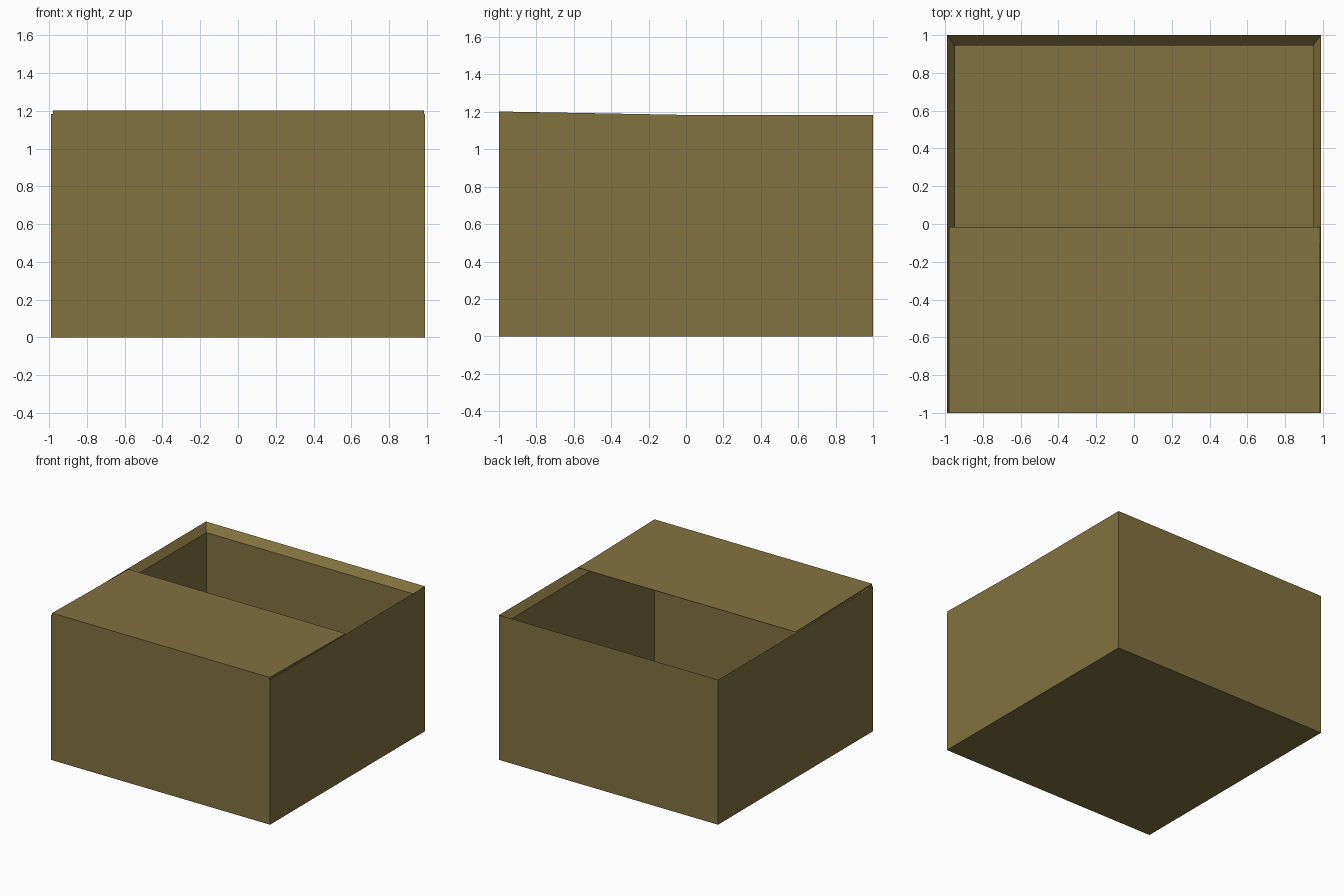
import bpy, bmesh

if "Cube" in bpy.data.objects:
    bpy.data.objects.remove(bpy.data.objects["Cube"])

mat = bpy.data.materials.new("cardboard")
mat.diffuse_color = (0.22, 0.17, 0.05, 1)
mat.use_nodes = True
mat.node_tree.nodes["Principled BSDF"].inputs["Base Color"].default_value = mat.diffuse_color


def make_object(name, bm):
    bmesh.ops.recalc_face_normals(bm, faces=bm.faces[:])
    mesh = bpy.data.meshes.new(name)
    bm.to_mesh(mesh)
    bm.free()
    mesh.materials.append(mat)
    obj = bpy.data.objects.new(name, mesh)
    bpy.context.collection.objects.link(obj)
    return obj


def ring(bm, hx, hy, z):
    return [bm.verts.new((sx * hx, sy * hy, z))
            for sx, sy in ((-1, -1), (1, -1), (1, 1), (-1, 1))]


# Open box: outer walls, chamfered inner rim, inner walls, inner floor
bm = bmesh.new()
levels = [(0.99, 1.0, 0.0), (0.99, 1.0, 1.183),
          (0.948, 0.945, 1.125), (0.948, 0.945, 0.055)]
rings = [ring(bm, *lv) for lv in levels]
for a, b in zip(rings, rings[1:]):
    for i in range(4):
        j = (i + 1) % 4
        bm.faces.new((a[i], a[j], b[j], b[i]))
bm.faces.new(rings[0][::-1])
bm.faces.new(rings[-1])
make_object("box_body", bm)

# Closed front flap: a shallow wedge hinged on the front wall
bm = bmesh.new()
profile = [(-1.0, 1.183), (-1.0, 1.202), (-0.015, 1.184), (-0.015, 1.181)]
left, right = [[bm.verts.new((x, y, z)) for y, z in profile]
               for x in (-0.98, 0.985)]
bm.faces.new(left)
bm.faces.new(right[::-1])
for i in range(4):
    j = (i + 1) % 4
    bm.faces.new((left[i], left[j], right[j], right[i]))
make_object("front_flap", bm)
